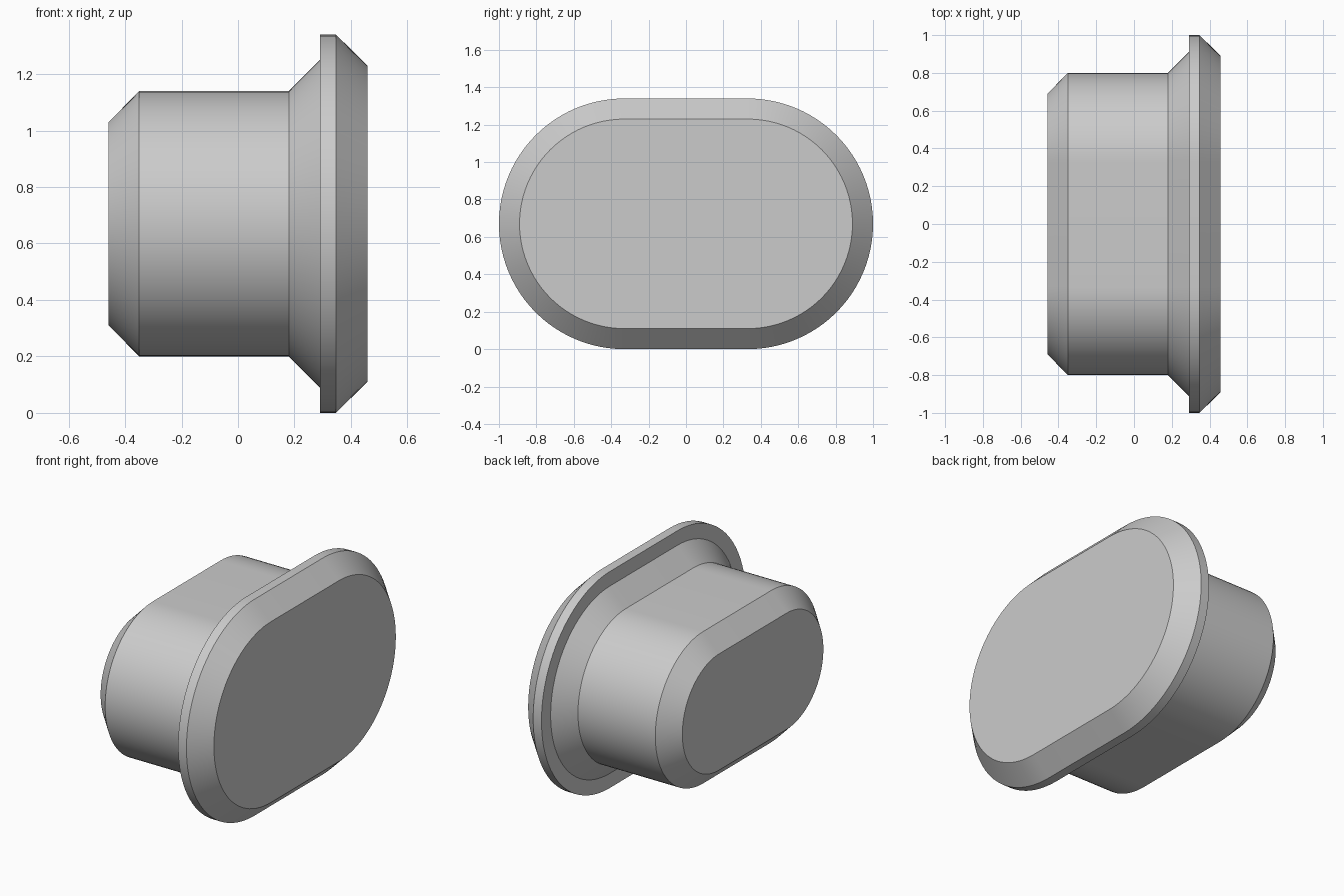
import bpy, bmesh
from math import pi, sin, cos, radians

if "Cube" in bpy.data.objects:
    bpy.data.objects.remove(bpy.data.objects["Cube"], do_unlink=True)

CENTRE_Z = 0.67     # height of the plug axis
HALF_FLAT = 0.33    # half length of the straight sides
ARC_STEPS = 48      # segments in each rounded end

grey = bpy.data.materials.new("plain grey")
grey.use_nodes = True
colour = (0.6, 0.6, 0.6, 1)
grey.diffuse_color = colour
grey.node_tree.nodes["Principled BSDF"].inputs["Base Color"].default_value = colour


def slot_ring(bm, x, radius):
    """Ring of vertices around a slot-shaped section at x."""
    ring = []
    for side in (1, -1):
        for i in range(ARC_STEPS + 1):
            a = pi * i / ARC_STEPS
            y = side * (HALF_FLAT + radius * sin(a))
            z = CENTRE_Z + side * radius * cos(a)
            ring.append(bm.verts.new((x, y, z)))
    return ring


def slot_loft(name, sections):
    """Closed solid through slot sections given as (x, radius)."""
    bm = bmesh.new()
    rings = [slot_ring(bm, x, r) for x, r in sections]
    for a, b in zip(rings, rings[1:]):
        for i in range(len(a)):
            j = (i + 1) % len(a)
            bm.faces.new((a[i], a[j], b[j], b[i]))
    bm.faces.new(rings[0])
    bm.faces.new(rings[-1])
    bmesh.ops.recalc_face_normals(bm, faces=bm.faces)
    mesh = bpy.data.meshes.new(name)
    bm.to_mesh(mesh)
    bm.free()
    mesh.materials.append(grey)
    obj = bpy.data.objects.new(name, mesh)
    bpy.context.collection.objects.link(obj)
    bpy.ops.object.select_all(action="DESELECT")
    obj.select_set(True)
    bpy.context.view_layer.objects.active = obj
    bpy.ops.object.shade_smooth_by_angle(angle=radians(25))
    return obj


# Chamfered body, flared neck, flat lip and bevelled cap in one solid
slot_loft("slot_plug", [
    (-0.458, 0.36),   # body end
    (-0.35, 0.47),    # body chamfer
    (0.18, 0.47),     # neck start
    (0.29, 0.58),     # neck flare
    (0.29, 0.67),     # lip underside
    (0.347, 0.67),    # lip rim
    (0.458, 0.56),    # cap face
])
